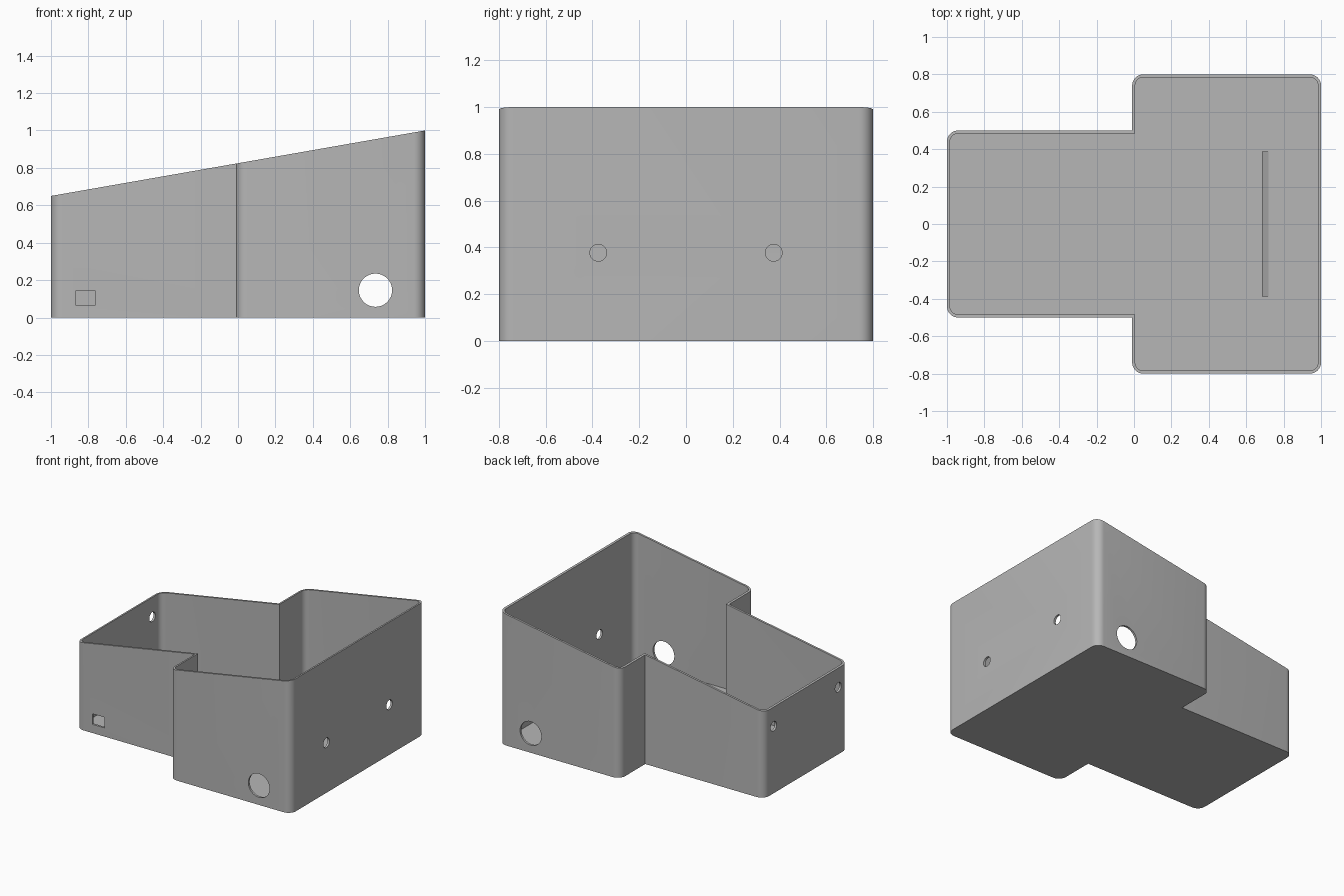
import bpy, bmesh, math
from mathutils import Vector, Matrix

cube = bpy.data.objects.get("Cube")
if cube:
    bpy.data.objects.remove(cube, do_unlink=True)

WALL = 0.016
FLOOR = 0.016
RADIUS = 0.06
STEPS = 8

grey = bpy.data.materials.new("plain grey")
grey.use_nodes = True
colour = (0.47, 0.47, 0.47, 1)
grey.diffuse_color = colour
grey.node_tree.nodes["Principled BSDF"].inputs["Base Color"].default_value = colour


def make_object(name, bm):
    bmesh.ops.recalc_face_normals(bm, faces=bm.faces)
    mesh = bpy.data.meshes.new(name)
    bm.to_mesh(mesh)
    bm.free()
    mesh.materials.append(grey)
    obj = bpy.data.objects.new(name, mesh)
    bpy.context.collection.objects.link(obj)
    return obj


def t_outline(inset):
    """T-shaped plan, rounded on outward corners and sharp in the two notches."""
    left, step, right = -1 + inset, -0.01 + inset, 1 - inset
    narrow, wide = 0.5 - inset, 0.8 - inset
    corners = [(left, -narrow), (step, -narrow), (step, -wide), (right, -wide),
               (right, wide), (step, wide), (step, narrow), (left, narrow)]
    corners = [Vector(c) for c in corners]
    points = []
    for i, p in enumerate(corners):
        to_prev = (corners[i - 1] - p).normalized()
        to_next = (corners[(i + 1) % len(corners)] - p).normalized()
        if i in (1, 6):
            points.append(p)
            continue
        r = RADIUS - inset
        centre = p + r * (to_prev + to_next)
        for k in range(STEPS + 1):
            t = math.pi / 2 * k / STEPS
            points.append(centre - r * (to_next * math.cos(t) + to_prev * math.sin(t)))
    return points


def top_height(x):
    return 0.825 + 0.175 * x


# Open box with a sloping rim
bm = bmesh.new()
outer, inner = t_outline(0), t_outline(WALL)
rings = [
    [bm.verts.new((p.x, p.y, 0)) for p in outer],
    [bm.verts.new((p.x, p.y, top_height(p.x))) for p in outer],
    [bm.verts.new((p.x, p.y, top_height(p.x))) for p in inner],
    [bm.verts.new((p.x, p.y, FLOOR)) for p in inner],
]
count = len(outer)
for low, high in zip(rings, rings[1:]):
    for i in range(count):
        j = (i + 1) % count
        bm.faces.new((low[i], low[j], high[j], high[i]))
bm.faces.new(rings[0][::-1])
bm.faces.new(rings[-1])
box = make_object("open_box", bm)

# Cutters for the holes
bm = bmesh.new()


def round_cutter(centre, radius, axis):
    turn = Matrix.Rotation(math.pi / 2, 4, axis)
    bmesh.ops.create_cone(bm, cap_ends=True, segments=32, radius1=radius, radius2=radius,
                          depth=0.1, matrix=Matrix.Translation(centre) @ turn)


for side in (-1, 1):
    round_cutter((0.735, side * 0.79, 0.146), 0.089, 'X')    # cable holes
    round_cutter((0.99, side * 0.375, 0.377), 0.036, 'Y')    # tall end wall
    round_cutter((-0.99, side * 0.385, 0.505), 0.036, 'Y')   # low end wall
bmesh.ops.create_cube(bm, size=1, matrix=Matrix.Translation((-0.815, -0.49, 0.105))
                      @ Matrix.Diagonal((0.1, 0.1, 0.08, 1)))
cutter = make_object("hole_cutter", bm)
cutter.hide_render = True

cut = box.modifiers.new("holes", 'BOOLEAN')
cut.object = cutter
cut.operation = 'DIFFERENCE'
cut.solver = 'EXACT'
bpy.context.view_layer.objects.active = box
bpy.ops.object.modifier_apply(modifier=cut.name)
bpy.data.objects.remove(cutter, do_unlink=True)

# Low wedge-shaped rib across the floor
bm = bmesh.new()
profile = [(0.685, FLOOR - 0.004), (0.72, FLOOR - 0.004), (0.72, FLOOR + 0.006), (0.685, FLOOR + 0.022)]
face = bm.faces.new([bm.verts.new((x, -0.387, z)) for x, z in profile])
solid = bmesh.ops.extrude_face_region(bm, geom=[face])
bmesh.ops.translate(bm, vec=(0, 0.774, 0),
                    verts=[v for v in solid["geom"] if isinstance(v, bmesh.types.BMVert)])
make_object("floor_rib", bm)

# Smooth rounded corners, crisp edges
bpy.ops.object.select_all(action='DESELECT')
box.select_set(True)
bpy.context.view_layer.objects.active = box
bpy.ops.object.shade_smooth_by_angle(angle=math.radians(30))
